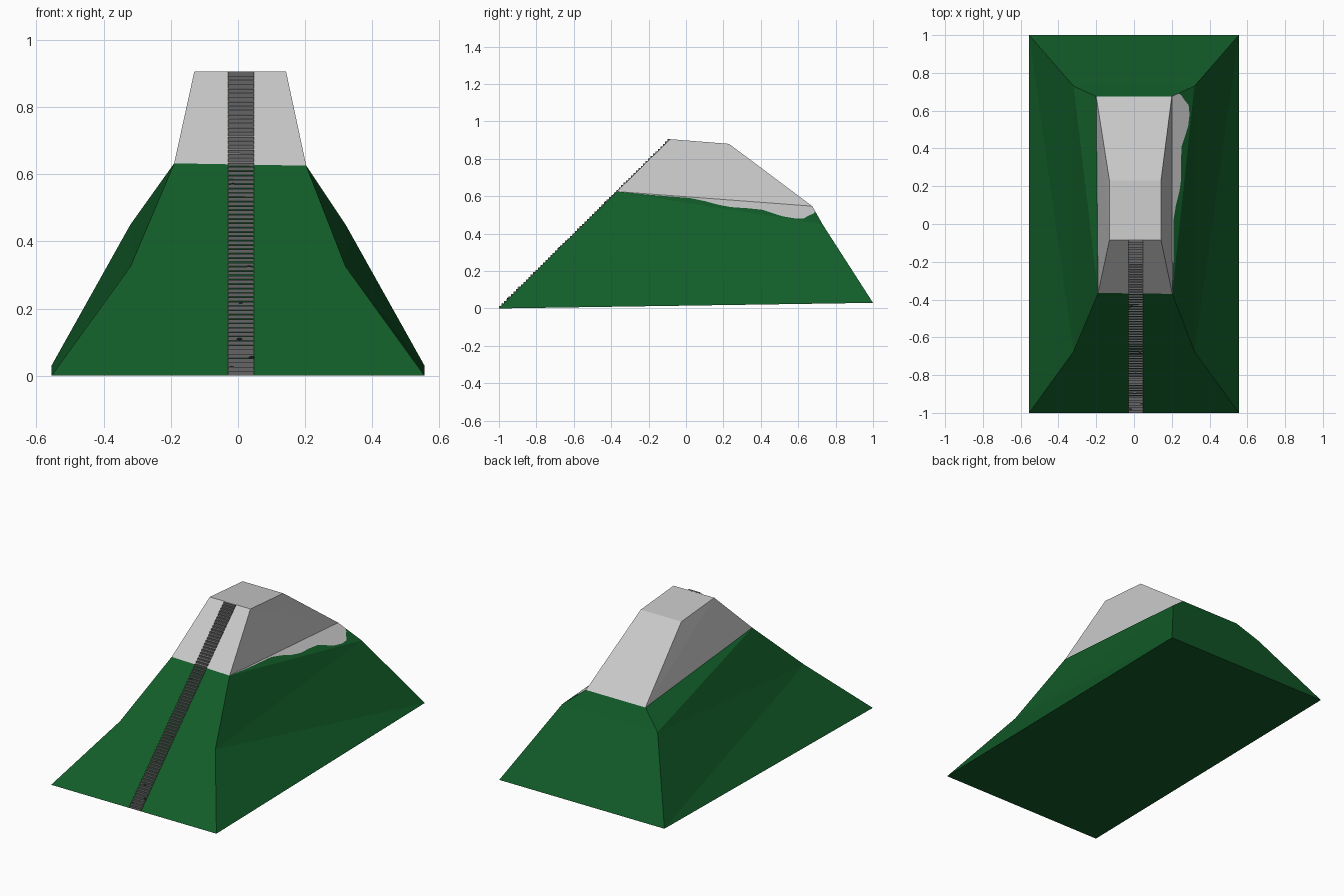
import bpy, bmesh

if "Cube" in bpy.data.objects:
    bpy.data.objects.remove(bpy.data.objects["Cube"])

def material(name, rgb):
    m = bpy.data.materials.new(name)
    m.diffuse_color = (*rgb, 1)
    m.use_nodes = True
    m.node_tree.nodes["Principled BSDF"].inputs["Base Color"].default_value = m.diffuse_color
    return m

GREEN = material("forest green", (0.006, 0.11, 0.022))
SNOW = material("pale rock grey", (0.58, 0.58, 0.58))
STONE = material("stair grey", (0.13, 0.13, 0.13))
DARK = material("dark pebble", (0.03, 0.03, 0.03))

def finish(name, bm, mats):
    bmesh.ops.recalc_face_normals(bm, faces=bm.faces[:])
    me = bpy.data.meshes.new(name)
    bm.to_mesh(me)
    bm.free()
    for m in mats:
        me.materials.append(m)
    ob = bpy.data.objects.new(name, me)
    bpy.context.collection.objects.link(ob)
    return ob

# Mountain: four rings (front left, front right, back right, back left)
bm = bmesh.new()
rings = [[bm.verts.new(p) for p in r] for r in (
    [(-.555, -1, 0), (.555, -1, 0), (.555, 1, .03), (-.555, 1, .03)],
    [(-.32, -.675, .325), (.32, -.675, .325), (.32, .73, .45), (-.32, .73, .45)],
    [(-.19, -.365, .632), (.203, -.37, .625), (.2, .675, .547), (-.2, .675, .547)],
    [(-.13, -.085, .905), (.143, -.085, .905), (.143, .23, .88), (-.13, .23, .88)])]

def face(verts, mat):
    f = bm.faces.new(verts)
    f.material_index = mat

face(rings[0][::-1], 0)
face(rings[3], 1)
for k in range(3):
    lo, hi = rings[k], rings[k + 1]
    for i in range(4):
        j = (i + 1) % 4
        if k == 1 and i == 1:
            continue          # right slope is split by the rock edge below
        mat = 1 if k == 2 else 0
        if i == 1:
            face([lo[i], lo[j], hi[i]], mat)
            face([lo[j], hi[j], hi[i]], mat)
        elif i == 3:
            face([lo[i], lo[j], hi[j]], mat)
            face([lo[i], hi[j], hi[i]], mat)
        else:
            face([lo[i], lo[j], hi[j], hi[i]], mat)

# Right slope with the wavy rock patch spilling below the ridge
a, b, c, d = rings[2][1], rings[2][2], rings[1][2], rings[1][1]
n = (c.co - a.co).cross(b.co - a.co)
def on_slope(x, y):
    return bm.verts.new((x, y, a.co.z - (n.x * (x - a.co.x) + n.y * (y - a.co.y)) / n.z))
edge = [on_slope(x, y) for x, y in (
    (.208, -.2), (.209, .02), (.222, .1), (.24, .17), (.25, .24), (.249, .34),
    (.252, .41), (.272, .47), (.287, .52), (.294, .58), (.289, .63), (.268, .655),
    (.25, .682))]
end = bm.verts.new(b.co.lerp(c.co, .3))
face([a] + edge + [end, b], 1)
face([a, d, c], 0)
face([a, c, end] + edge[::-1], 0)
finish("mountain", bm, [GREEN, SNOW])

# Staircase: stepped profile extruded across its width
N, X0, X1 = 70, -.03, .048
dy, dz = .915 / N, .905 / N
prof = []
for i in range(N):
    prof += [(-1 + i * dy, i * dz), (-1 + i * dy, (i + 1) * dz)]
prof += [(-.083, .905), (-.083, .88), (-.98, .001)]
bm = bmesh.new()
f = bm.faces.new([bm.verts.new((X0, y, z)) for y, z in prof])
ext = bmesh.ops.extrude_face_region(bm, geom=[f])["geom"]
bmesh.ops.translate(bm, vec=(X1 - X0, 0, 0),
                    verts=[v for v in ext if isinstance(v, bmesh.types.BMVert)])
finish("staircase", bm, [STONE])

# Loose pebbles on the steps
bm = bmesh.new()
for x, z in ((-.015, .565), (.032, .32), (.008, .212), (.004, .105), (.04, .05), (-.02, .02)):
    g = bmesh.ops.create_icosphere(bm, subdivisions=1, radius=.01)["verts"]
    bmesh.ops.scale(bm, vec=(1, .8, .45), verts=g)
    bmesh.ops.translate(bm, vec=(x, -1 + z * dy / dz, z + .004), verts=g)
finish("pebbles", bm, [DARK])
